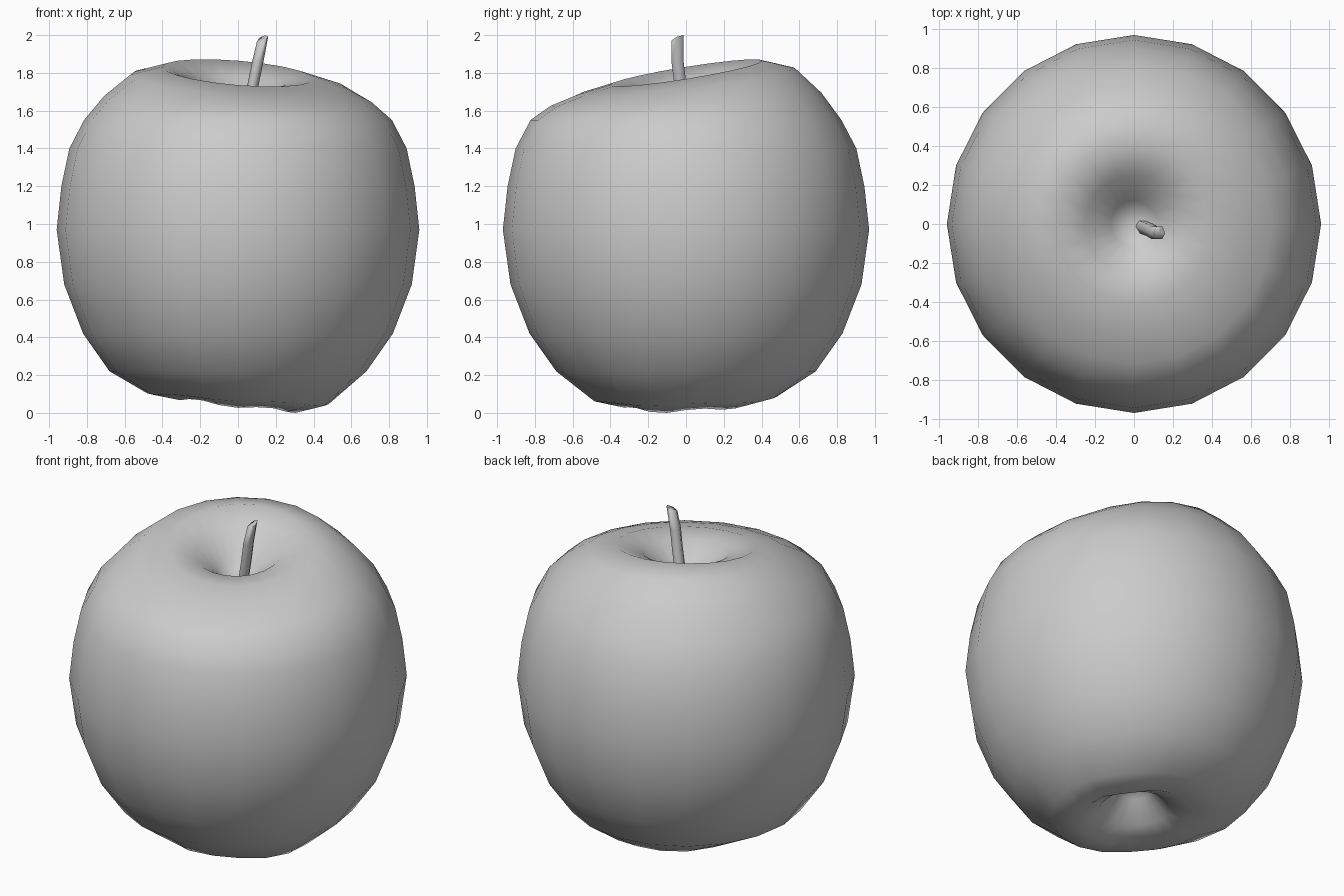
import bpy, bmesh, math
from mathutils import Vector

cube = bpy.data.objects.get("Cube")
if cube:
    bpy.data.objects.remove(cube, do_unlink=True)

grey = bpy.data.materials.new("plain grey")
grey.use_nodes = True
colour = (0.6, 0.6, 0.6, 1)
grey.diffuse_color = colour
grey.node_tree.nodes["Principled BSDF"].inputs["Base Color"].default_value = colour


def skin(name, rings, start, end):
    """Join rings of points into a closed tube, with a pole at each end."""
    bm = bmesh.new()
    loops = [[bm.verts.new(p) for p in ring] for ring in rings]
    n = len(loops[0])
    first, last = bm.verts.new(start), bm.verts.new(end)
    for i in range(n):
        j = (i + 1) % n
        for low, high in zip(loops, loops[1:]):
            bm.faces.new((low[i], low[j], high[j], high[i]))
        bm.faces.new((first, loops[0][j], loops[0][i]))
        bm.faces.new((last, loops[-1][i], loops[-1][j]))
    bmesh.ops.recalc_face_normals(bm, faces=bm.faces)
    mesh = bpy.data.meshes.new(name)
    bm.to_mesh(mesh)
    bm.free()
    mesh.materials.append(grey)
    obj = bpy.data.objects.new(name, mesh)
    bpy.context.collection.objects.link(obj)
    bpy.ops.object.select_all(action="DESELECT")
    obj.select_set(True)
    bpy.context.view_layer.objects.active = obj
    bpy.ops.object.shade_smooth_by_angle(angle=math.radians(75))


def ramp(value, low, high):
    return min(1, max(0, (value - low) / (high - low)))


# Fruit: turned profile (radius, height) from bottom dimple to top dimple
profile = [(0.1, 0.22), (0.2, 0.1), (0.32, 0.045), (0.48, 0.075), (0.68, 0.22),
           (0.82, 0.42), (0.92, 0.68), (0.96, 0.97), (0.935, 1.2), (0.893, 1.4),
           (0.815, 1.55), (0.71, 1.66), (0.57, 1.755), (0.4, 1.8), (0.25, 1.755),
           (0.12, 1.64)]
SIDES = 20


def fruit_point(radius, height, angle):
    x, y = radius * math.cos(angle), 1.01 * radius * math.sin(angle)
    # Sloping rim around the top dimple, uneven lobed rim underneath
    lift = ramp(height, 1.6, 1.8) * (0.16 * y - 0.08 * x)
    lift += ramp(height, 0.12, 0.045) * (0.01 * math.cos(5 * angle - 1) - 0.11 * x + 0.03 * y)
    return x, y, max(0, height + lift)


rings = [[fruit_point(r, z, math.tau * i / SIDES) for i in range(SIDES)]
         for r, z in profile]
skin("fruit_body", rings, (0, 0, 0.29), (0, 0, 1.53))

# Stem: bent six-sided stalk with a slanted tip
path = [(0.03, -0.01, 1.5), (0.08, -0.03, 1.74), (0.105, -0.045, 1.86), (0.13, -0.045, 1.97)]
stem = []
for k, centre in enumerate(path):
    ring = []
    for i in range(6):
        a = math.tau * i / 6
        x, y = 0.03 * math.cos(a), 0.037 * math.sin(a)
        slant = 0.45 * (x + y) if k == 3 else 0
        ring.append(Vector(centre) + Vector((x, y, slant)))
    stem.append(ring)
peak = max(p.z for p in stem[-1])
for p in stem[-1]:
    p.z += 2 - peak
tip = sum(stem[-1], Vector((0, 0, 0))) / 6
skin("stem", stem, path[0], tip)
